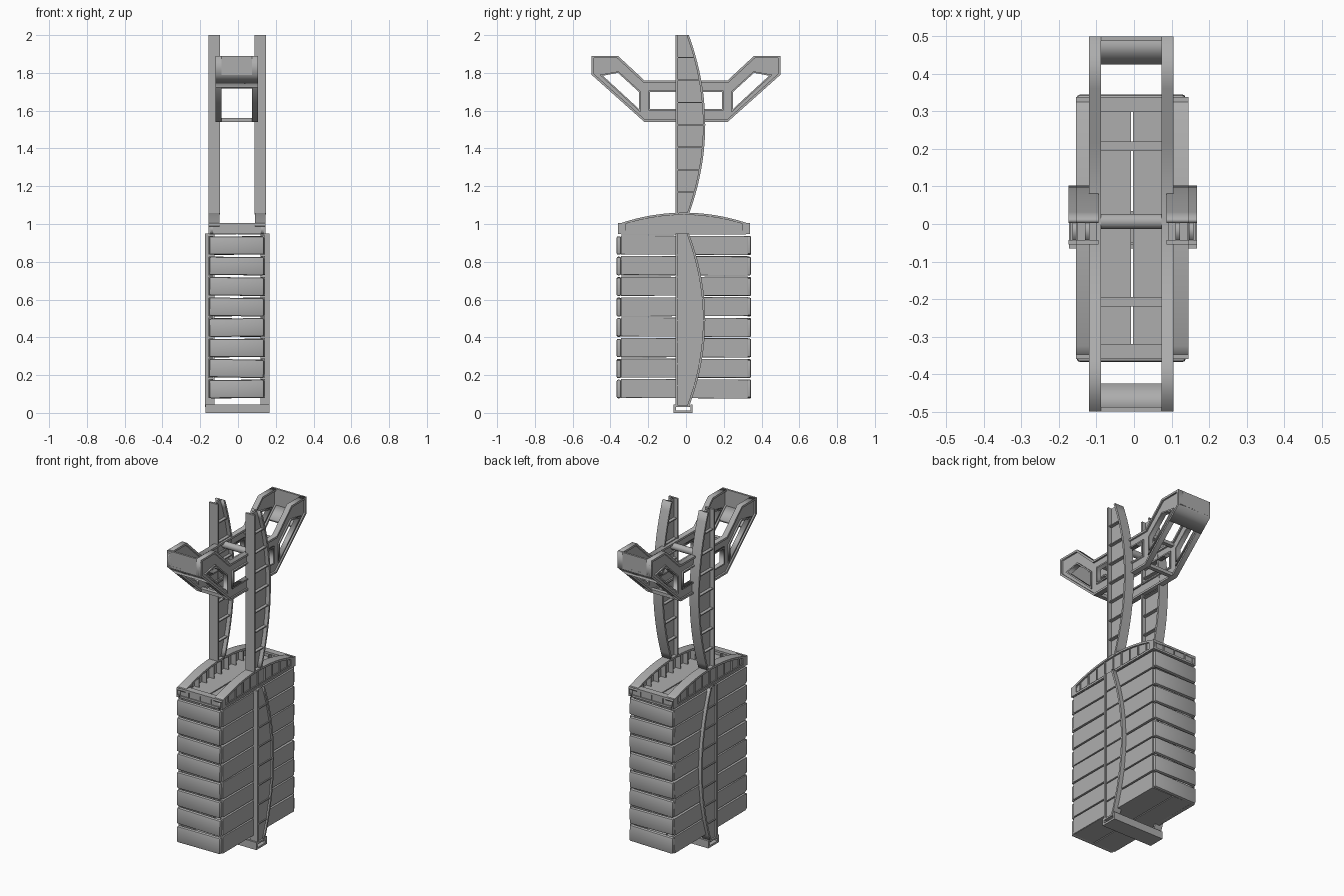
import bpy, bmesh, math, random
from mathutils import Matrix, Vector

random.seed(4)
cube = bpy.data.objects.get("Cube")
if cube:
    bpy.data.objects.remove(cube, do_unlink=True)

grey = bpy.data.materials.new("weathered grey")
grey.use_nodes = True
colour = (0.42, 0.42, 0.42, 1)
grey.diffuse_color = colour
grey.node_tree.nodes["Principled BSDF"].inputs["Base Color"].default_value = colour

# local x, y, z become world y, z, x
SIDE_ON = Matrix(((0, 0, 1, 0), (1, 0, 0, 0), (0, 1, 0, 0), (0, 0, 0, 1)))
T = 0.012  # plate thickness


def add(name, mesh):
    mesh.materials.clear()
    mesh.materials.append(grey)
    ob = bpy.data.objects.new(name, mesh)
    bpy.context.collection.objects.link(ob)
    return ob


def box(name, x, y, z, bevel=0, tilt=None):
    """Box from (low, high) pairs."""
    bm = bmesh.new()
    bmesh.ops.create_cube(bm, size=1)
    size = Vector([b - a for a, b in (x, y, z)])
    bmesh.ops.scale(bm, vec=size, verts=bm.verts)
    if bevel:
        bmesh.ops.bevel(bm, geom=bm.edges[:], offset=bevel, segments=2,
                        profile=0.5, affect='EDGES')
    if tilt:
        bmesh.ops.rotate(bm, matrix=tilt, verts=bm.verts)
    bmesh.ops.translate(bm, vec=[(a + b) / 2 for a, b in (x, y, z)], verts=bm.verts)
    mesh = bpy.data.meshes.new(name)
    bm.to_mesh(mesh)
    bm.free()
    return add(name, mesh)


def slab(name, loops, x, width):
    """Side-on outline, with any further loops as holes, extruded along x."""
    curve = bpy.data.curves.new(name, 'CURVE')
    curve.dimensions = '2D'
    curve.fill_mode = 'BOTH'
    curve.extrude = width / 2
    for loop in loops:
        spline = curve.splines.new('POLY')
        spline.points.add(len(loop) - 1)
        for p, (y, z) in zip(spline.points, loop):
            p.co = (y, z, 0, 1)
        spline.use_cyclic_u = True
    temp = bpy.data.objects.new(name, curve)
    bpy.context.collection.objects.link(temp)
    graph = bpy.context.evaluated_depsgraph_get()
    mesh = bpy.data.meshes.new_from_object(temp.evaluated_get(graph))
    bpy.data.objects.remove(temp)
    mesh.transform(Matrix.Translation((x, 0, 0)) @ SIDE_ON)
    return add(name, mesh)


def inset(loop, d):
    """Offset a polygon inward with mitred corners."""
    pts = [Vector(p) for p in loop]
    area = sum(a.x * b.y - b.x * a.y for a, b in zip(pts, pts[1:] + pts[:1]))
    s = 1 if area > 0 else -1
    out = []
    for i, p in enumerate(pts):
        a = (p - pts[i - 1]).normalized()
        b = (pts[(i + 1) % len(pts)] - p).normalized()
        na, nb = Vector((-a.y, a.x)) * s, Vector((-b.y, b.x)) * s
        q = p + (na + nb) * d / (1 + na.dot(nb))
        out.append((q.x, q.y))
    return out


def bowed_post(name, x, width, web_x, z0, z1):
    """I-beam post, flat in front and bowed behind, with web stiffeners."""
    steps = 20
    back = -0.055

    def bow(z):
        u = 2 * (z - z0) / (z1 - z0) - 1
        return 0.015 + 0.087 * (1 - u * u)

    zs = [z0 + (z1 - z0) * i / steps for i in range(steps + 1)]
    curve = [(bow(z), z) for z in zs]
    inner = [(y - T, z) for y, z in curve]
    box(name + "_flat_flange", (x - width / 2, x + width / 2), (back, back + T), (z0, z1))
    slab(name + "_bowed_flange", [curve + inner[::-1]], x, width)
    slab(name + "_web", [[(back + T, z0)] + inner + [(back + T, z1)]], web_x, T)
    for i in range(1, 8):
        z = z0 + (z1 - z0) * i / 8
        box(name + "_stiffener", (x - width * 0.42, x + width * 0.42),
            (back + T, bow(z) - T), (z - 0.003, z + 0.003))


# upper and lower posts
for side, tag in ((1, "left"), (-1, "right")):
    bowed_post("upper_post_" + tag, -0.004 + side * 0.121, 0.06,
               -0.004 + side * 0.121, 1.05, 2.0)
    bowed_post("lower_post_" + tag, -0.003 + side * 0.146, 0.05,
               -0.003 + side * 0.155, 0.03, 0.95)

# foot channel under the crate
box("foot_plate", (-0.173, 0.168), (-0.065, 0.035), (0.0, 0.012))
for y in (-0.065, 0.023):
    box("foot_flange", (-0.173, 0.168), (y, y + T), (0.0, 0.045))
box("foot_web", (-0.173, 0.168), (-0.05, 0.02), (0.03, 0.04))

# crate boards
Y0, Y1 = -0.36, 0.338
PITCH = 0.1085
for row in range(8):
    z = 0.078 + row * PITCH
    for x in (-0.155, 0.121):
        tilt = Matrix.Rotation(math.radians(random.uniform(-0.5, 0.5)), 3, 'X')
        box("side_board", (x, x + 0.022), (-0.345, 0.328), (z, z + 0.1), 0.002, tilt)
    for y in (Y0 - 0.008, Y1 - 0.018):
        tilt = Matrix.Rotation(math.radians(random.uniform(-1.5, 1.5)), 3, 'Y')
        board = box("end_board", (-0.152, 0.137), (y, y + 0.025), (z, z + 0.097), 0.009, tilt)
        board.data.shade_smooth()
        board.data.set_sharp_from_angle(angle=math.radians(40))

# floor and lid boards
for x in (-0.15, -0.002):
    box("floor_board", (x, x + 0.142), (-0.345, 0.325), (0.078, 0.1))
    box("lid_board", (x, x + 0.142), (-0.345, 0.318), (0.945, 0.965))


# arched rim beams
def arch(y):
    u = (y + 0.011) / 0.349
    return 1.0 + 0.06 * (1 - u * u)


ys = [Y0 + (Y1 - Y0) * i / 20 for i in range(21)]
top = [(y, arch(y)) for y in ys]
under = [(y, z - T) for y, z in top]
for side in (1, -1):
    x = -0.005 + side * 0.122
    slab("rim_arch_flange", [top + under[::-1]], x, 0.056)
    slab("rim_arch_web", [[(Y0, 0.95)] + under + [(Y1, 0.95)]], x + side * 0.012, T)
    box("rim_arch_base", (x - 0.028, x + 0.028), (Y0, Y1), (0.947, 0.947 + T))
    for i in range(1, 10):
        y = Y0 + (Y1 - Y0) * i / 10
        box("rim_arch_stiffener", (x - 0.025, x + 0.025), (y - 0.003, y + 0.003),
            (0.95, arch(y) - T))

# straight rim beams at both ends
for y, s in ((Y0, 1), (Y1, -1)):
    outer, web = sorted((y, y + s * 0.04)), sorted((y + s * 0.006, y + s * 0.018))
    box("rim_end_web", (-0.155, 0.145), web, (0.95, 1.0))
    for z in (0.947, 0.992):
        box("rim_end_flange", (-0.155, 0.145), outer, (z, z + T))
    for i in range(5):
        x = -0.152 + i * 0.0735
        box("rim_end_stiffener", (x - 0.003, x + 0.003), outer, (0.95, 1.0))

# winged cradle side frames
half = [(0.22, 1.76), (0.36, 1.89), (0.5, 1.89), (0.5, 1.79), (0.22, 1.54)]
outline = half + [(-y, z) for y, z in half[::-1]]
wing = [(0.25, 1.61), (0.44, 1.785), (0.36, 1.80), (0.25, 1.70)]
holes = [[(-0.19, 1.61), (0.19, 1.61), (0.19, 1.70), (-0.19, 1.70)],
         wing, [(-y, z) for y, z in wing]]
CX = -0.0075
for side in (1, -1):
    x = CX + side * 0.0965
    slab("cradle_web", [outline] + holes, x, T)
    slab("cradle_outer_flange", [outline, inset(outline, T)], x, 0.032)
    for hole in holes:
        slab("cradle_hole_flange", [inset(hole, -0.008), hole], x, 0.03)

# cradle end pans and cross bars
for s in (1, -1):
    box("cradle_end_plate", (-0.12, 0.105), sorted((s * 0.5, s * 0.488)), (1.79, 1.89))
    pan = [(s * y, z) for y, z in ((0.5, 1.79), (0.5, 1.803), (0.425, 1.736), (0.425, 1.723))]
    slab("cradle_end_pan", [pan], CX, 0.225)
    for z in (1.54, 1.73):
        box("cradle_cross_bar", (-0.1, 0.085), sorted((s * 0.195, s * 0.22)), (z, z + 0.02))

# axle between the posts
bm = bmesh.new()
bmesh.ops.create_cone(bm, cap_ends=True, segments=20, radius1=0.02, radius2=0.02, depth=0.21,
                      matrix=Matrix.Translation((CX, 0.007, 1.738)) @ Matrix.Rotation(math.pi / 2, 4, 'Y'))
mesh = bpy.data.meshes.new("axle")
bm.to_mesh(mesh)
bm.free()
mesh.shade_smooth()
mesh.set_sharp_from_angle(angle=math.radians(40))
add("axle", mesh)
